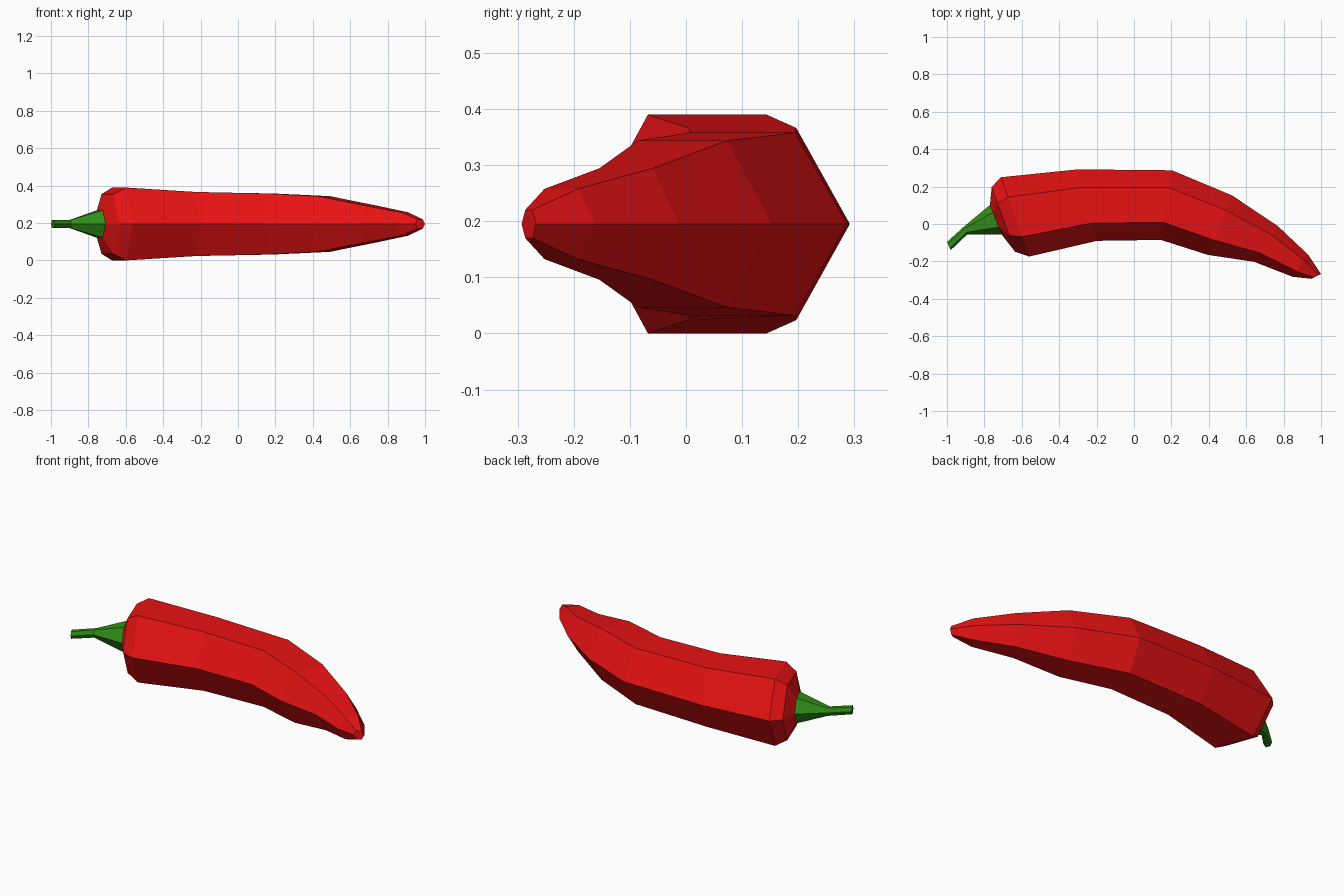
import bpy, bmesh, math
from mathutils import Vector

if "Cube" in bpy.data.objects:
    bpy.data.objects.remove(bpy.data.objects["Cube"])

MID = 0.195  # height of the centre line


def material(name, rgb):
    m = bpy.data.materials.new(name)
    m.diffuse_color = (*rgb, 1)
    m.use_nodes = True
    m.node_tree.nodes["Principled BSDF"].inputs["Base Color"].default_value = m.diffuse_color
    return m


def hex_loft(name, sections, mat):
    """Loft hexagons; each section is the outer and inner corner (x, y) of one ring.
    Only the last ring is capped, the first one meets the neighbouring part."""
    bm = bmesh.new()
    rings = []
    for x0, y0, x1, y1 in sections:
        centre = Vector(((x0 + x1) / 2, (y0 + y1) / 2, MID))
        side = Vector(((x0 - x1) / 2, (y0 - y1) / 2, 0))
        up = Vector((0, 0, side.length))
        angles = [i * math.pi / 3 for i in range(6)]
        rings.append([bm.verts.new(centre + side * math.cos(a) + up * math.sin(a))
                      for a in angles])
    for a, b in zip(rings, rings[1:]):
        for i in range(6):
            j = (i + 1) % 6
            bm.faces.new((a[i], a[j], b[j], b[i]))
    bm.faces.new(rings[-1])
    bmesh.ops.recalc_face_normals(bm, faces=bm.faces)
    mesh = bpy.data.meshes.new(name)
    bm.to_mesh(mesh)
    bm.free()
    mesh.materials.append(mat)
    ob = bpy.data.objects.new(name, mesh)
    bpy.context.collection.objects.link(ob)
    return ob


red = material("pepper red", (0.8, 0.006, 0.007))
green = material("stem green", (0.03, 0.27, 0.008))

joint = (-0.77, 0.102, -0.708, -0.056)  # ring shared by stem and fruit

# Curved fruit, from the stem to the tip
hex_loft("pepper_body", [
    joint,
    (-0.761, 0.198, -0.636, -0.148),
    (-0.711, 0.25, -0.561, -0.174),
    (-0.30, 0.292, -0.198, -0.09),
    (0.203, 0.287, 0.144, -0.085),
    (0.524, 0.153, 0.394, -0.165),
    (0.77, -0.012, 0.642, -0.202),
    (0.93, -0.163, 0.848, -0.282),
    (1.0, -0.267, 0.948, -0.293),
], red)

# Bent stem
hex_loft("stem", [
    joint,
    (-0.90, -0.006, -0.893, -0.057),
    (-1.0, -0.096, -0.98, -0.14),
], green)
